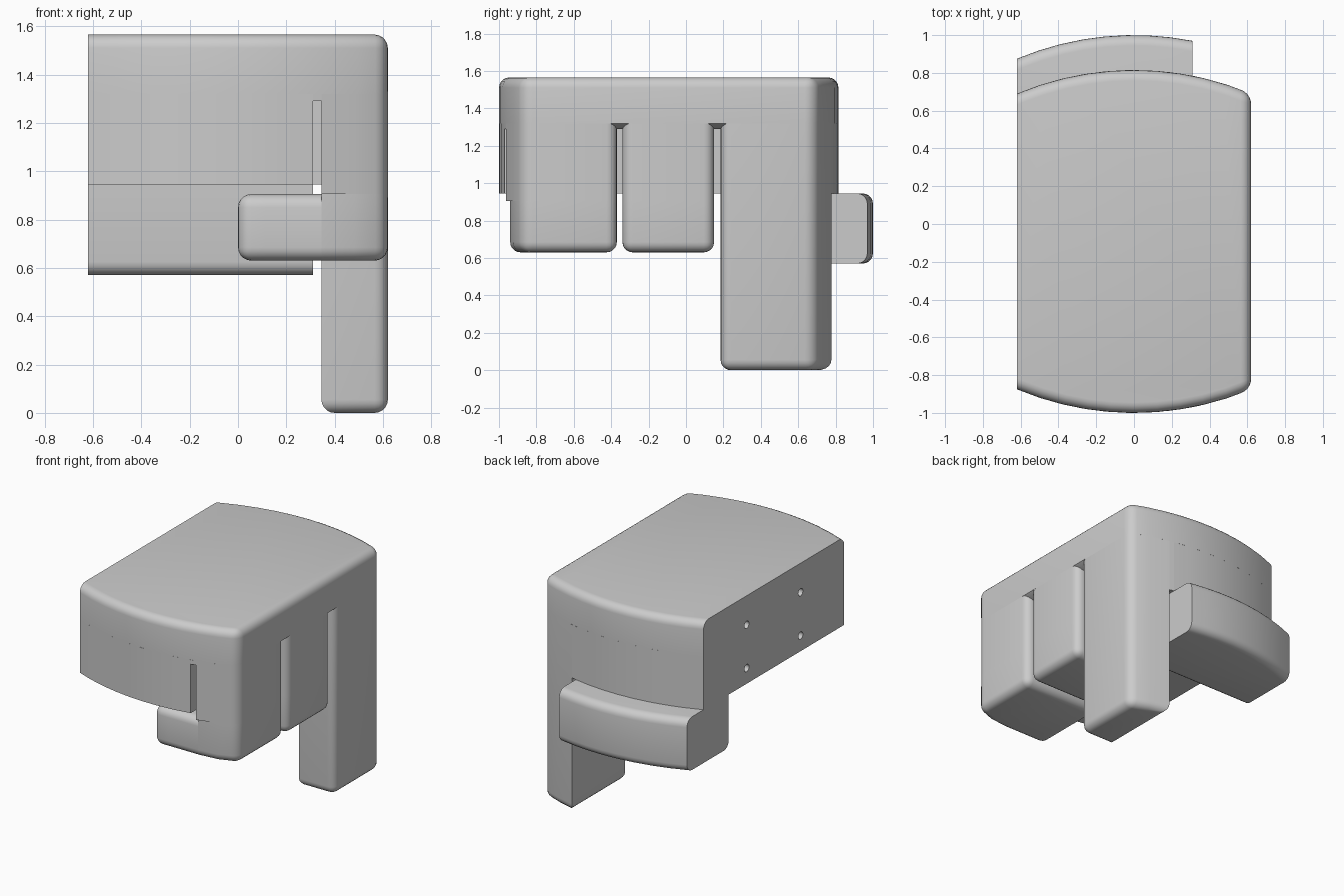
import bpy, bmesh, math
from mathutils import Matrix

if "Cube" in bpy.data.objects:
    bpy.data.objects.remove(bpy.data.objects["Cube"])

grey = bpy.data.materials.new("plain_grey")
grey.use_nodes = True
COLOUR = (0.6, 0.6, 0.6, 1)
grey.diffuse_color = COLOUR
grey.node_tree.nodes["Principled BSDF"].inputs["Base Color"].default_value = COLOUR

HALF = 0.62           # half width of the hand
INNER, OUTER = 0.31, 0.345   # gap between palm and fingers
KNUCKLE = 1.32        # height where the fingers join
ROUND = 0.055


def sag(x):
    return 1.6 - math.sqrt(1.6 ** 2 - x * x)


def front_arc(x):
    return -1 + sag(x)


def tip_front(x):
    return max(front_arc(x), -0.94)


def back_arc(x):
    return 0.815 - sag(x)


def thumb_back(x):
    return 1 - sag(x)


def finish(bm, name):
    bmesh.ops.recalc_face_normals(bm, faces=bm.faces)
    mesh = bpy.data.meshes.new(name)
    bm.to_mesh(mesh)
    bm.free()
    mesh.materials.append(grey)
    ob = bpy.data.objects.new(name, mesh)
    bpy.context.collection.objects.link(ob)
    return ob


def shade(ob):
    bpy.ops.object.select_all(action="DESELECT")
    ob.select_set(True)
    bpy.context.view_layer.objects.active = ob
    bpy.ops.object.shade_smooth_by_angle(angle=math.radians(35))


def side(limit, x0, x1):
    """Outline points along one side, straight or curved."""
    if not callable(limit):
        return [(x0, limit), (x1, limit)]
    n = max(1, round((x1 - x0) / 0.12))
    xs = [x0 + (x1 - x0) * i / n for i in range(n + 1)]
    return [(x, limit(x)) for x in xs]


def prism(name, x0, x1, front, back, z0, z1, rounded=()):
    """Upright block with chosen edges rounded."""
    bm = bmesh.new()
    outline = side(front, x0, x1) + side(back, x0, x1)[::-1]
    base = bm.faces.new([bm.verts.new((x, y, z0)) for x, y in outline])
    up = bmesh.ops.extrude_face_region(bm, geom=[base])["geom"]
    for v in up:
        if isinstance(v, bmesh.types.BMVert):
            v.co.z = z1
    bmesh.ops.recalc_face_normals(bm, faces=bm.faces)
    middle = sum(y for x, y in outline) / len(outline)

    def wanted(edge):
        a, b = (v.co for v in edge.verts)
        left = max(a.x, b.x) < x0 + 1e-4
        right = min(a.x, b.x) > x1 - 1e-4
        low, high = max(a.z, b.z) < z0 + 1e-4, min(a.z, b.z) > z1 - 1e-4
        if left and not ("left" in rounded or low and "low_left" in rounded):
            return False
        if right and "right" not in rounded:
            return False
        if low:
            return "bottom" in rounded
        if high:
            return "top" in rounded or ("top_back" in rounded and a.y > middle)
        return left or right

    edges = [e for e in bm.edges if wanted(e)]
    if edges:
        bmesh.ops.bevel(bm, geom=edges, offset=ROUND, segments=5, profile=0.5,
                        affect="EDGES", clamp_overlap=False)
    return finish(bm, name)


# Back of the hand and palm
hand_top = prism("hand_top", -HALF, HALF, front_arc, back_arc, KNUCKLE, 1.565, ("top", "right"))
palm = prism("palm", -HALF, INNER, front_arc, back_arc, 0.945, KNUCKLE)
parts = [hand_top, palm]

# Two curled fingers, each with a shank and a folded tip
for name, front, y1 in (("outer", tip_front, -0.37), ("middle", -0.34, 0.15)):
    upper_front = front_arc if callable(front) else front
    parts += [
        prism(name + "_finger_upper", OUTER, HALF, upper_front, y1, 0.905, KNUCKLE, ("right",)),
        prism(name + "_finger_lower", OUTER, HALF, front, y1, 0.63, 0.905, ("bottom", "right")),
        prism(name + "_finger_tip", 0, OUTER, front, y1, 0.63, 0.905, ("top", "bottom", "left")),
    ]

# Pointing finger, its joint to the palm, and the thumb
parts += [
    prism("pointing_finger", OUTER, HALF, 0.185, back_arc, 0, KNUCKLE,
          ("bottom", "right", "low_left")),
    prism("pointing_finger_joint", INNER, OUTER, 0.185, back_arc, 0.945, KNUCKLE),
    prism("finger_gap_roof", INNER, OUTER, front_arc, 0.185, 1.29, KNUCKLE),
    prism("thumb", -HALF, INNER, 0.41, thumb_back, 0.57, 0.945, ("top_back", "bottom")),
]

# Sloped webs at the top of the slots between fingers
for i, y in enumerate((-0.355, 0.1675)):
    web = prism(f"finger_web_{i + 1}", OUTER, HALF, y - 0.05, y + 0.05, 1.29, KNUCKLE)
    for v in web.data.vertices:
        if v.co.z < 1.3:
            v.co.y = y + math.copysign(0.018, v.co.y - y)
            if v.co.x > 0.6:
                v.co.x = 0.575
    parts.append(web)

# Four peg holes in the flat wrist side
bm = bmesh.new()
for y in (-0.39, 0.21):
    for z in (1.055, 1.36):
        bmesh.ops.create_cone(bm, cap_ends=True, segments=16, radius1=0.026, radius2=0.026, depth=0.2,
                              matrix=Matrix.Translation((-HALF, y, z)) @ Matrix.Rotation(math.pi / 2, 4, "Y"))
cutter = finish(bm, "peg_hole_cutter")
cutter.hide_render = True
for ob in (hand_top, palm):
    mod = ob.modifiers.new("peg_holes", "BOOLEAN")
    mod.operation, mod.object, mod.solver = "DIFFERENCE", cutter, "EXACT"
    bpy.context.view_layer.objects.active = ob
    bpy.ops.object.modifier_apply(modifier=mod.name)
bpy.data.objects.remove(cutter)

for ob in parts:
    shade(ob)
